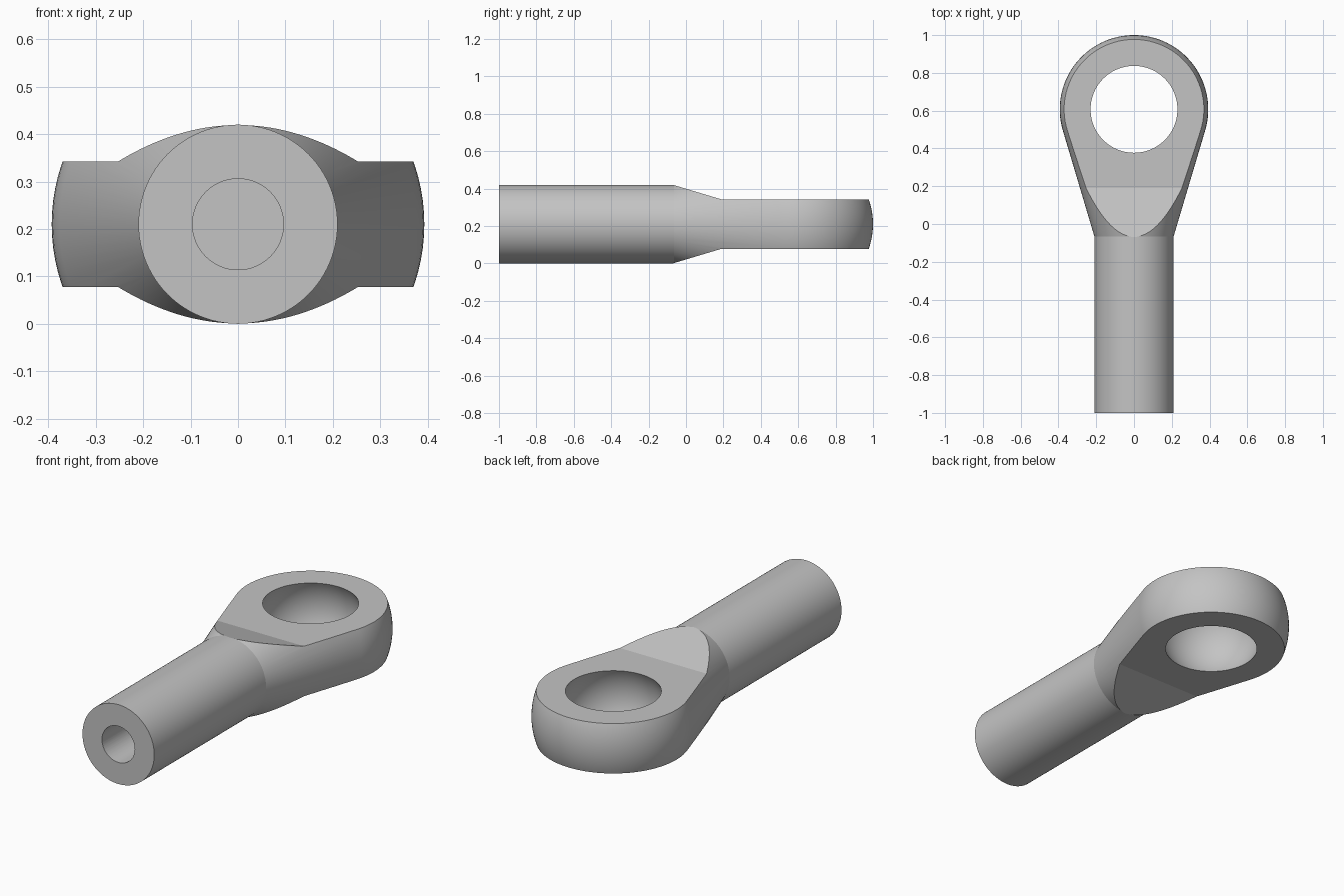
import bpy
import bmesh
from math import sin, cos, asin, atan2, hypot, pi, radians
from mathutils import Matrix, Vector

default_cube = bpy.data.objects.get("Cube")
if default_cube:
    bpy.data.objects.remove(default_cube, do_unlink=True)

# Main dimensions
SHANK_R = 0.21
AXIS_Z = SHANK_R
HEAD_R = 0.393
HEAD_Y = 1 - HEAD_R
NECK_Y = -0.065
FLAT = 0.132       # half thickness of the eye
FLAT_Y = 0.19      # where the wedge meets the eye
SLOPE = 0.3
BORE_R = 0.096
HOLE_R = 0.23


def add_object(name, bm):
    bmesh.ops.recalc_face_normals(bm, faces=bm.faces)
    mesh = bpy.data.meshes.new(name)
    bm.to_mesh(mesh)
    bm.free()
    obj = bpy.data.objects.new(name, mesh)
    bpy.context.collection.objects.link(obj)
    return obj


def revolve(name, profile, steps=96):
    """Spin (radius, y) points about the shank axis."""
    bm = bmesh.new()
    verts = [bm.verts.new((r, y, AXIS_Z)) for r, y in profile]
    edges = [bm.edges.new(pair) for pair in zip(verts, verts[1:])]
    bmesh.ops.spin(bm, geom=verts + edges, cent=(0, 0, AXIS_Z), axis=(0, 1, 0),
                   angle=2 * pi, steps=steps, use_duplicate=False)
    bmesh.ops.remove_doubles(bm, verts=bm.verts, dist=1e-5)
    return add_object(name, bm)


def apply_boolean(obj, cutter, operation):
    mod = obj.modifiers.new(cutter.name, "BOOLEAN")
    mod.object = cutter
    mod.operation = operation
    mod.solver = "EXACT"
    bpy.context.view_layer.update()
    evaluated = obj.evaluated_get(bpy.context.evaluated_depsgraph_get())
    mesh = bpy.data.meshes.new_from_object(evaluated)
    obj.modifiers.clear()
    obj.data = mesh
    bpy.data.objects.remove(cutter, do_unlink=True)


# Round body: shank, cone tangent to the ball, ball
reach = HEAD_Y - NECK_Y
cone_angle = asin(HEAD_R / hypot(reach, SHANK_R)) - atan2(SHANK_R, reach)
start = pi / 2 + cone_angle
arc = [start * (1 - i / 32) for i in range(33)]
profile = [(0, -1), (SHANK_R, -1), (SHANK_R, NECK_Y)]
profile += [(HEAD_R * sin(a), HEAD_Y + HEAD_R * cos(a)) for a in arc[:-1]]
profile.append((0, 1))
rod_end = revolve("rod_end_body", profile)

# Side outline that trims the ball to a flat eye with a wedge neck
bm = bmesh.new()
wide = FLAT + SLOPE * (FLAT_Y + 1.1)
outline = [(-1.1, wide), (FLAT_Y, FLAT), (1.1, FLAT)]
outline += [(y, -z) for y, z in reversed(outline)]
face = bm.faces.new([bm.verts.new((-0.6, y, AXIS_Z + z)) for y, z in outline])
side = bmesh.ops.extrude_face_region(bm, geom=[face])
bmesh.ops.translate(bm, vec=Vector((1.2, 0, 0)),
                    verts=[v for v in side["geom"] if isinstance(v, bmesh.types.BMVert)])
apply_boolean(rod_end, add_object("side_outline", bm), "INTERSECT")

# Spherical socket through the eye
bm = bmesh.new()
bmesh.ops.create_uvsphere(bm, u_segments=96, v_segments=48, radius=hypot(HOLE_R, FLAT),
                          matrix=Matrix.Translation((0, HEAD_Y, AXIS_Z)))
apply_boolean(rod_end, add_object("socket_cutter", bm), "DIFFERENCE")

# Blind bore in the shank
bore = revolve("bore_cutter", [(0, -1.1), (BORE_R, -1.1), (BORE_R, -0.15), (0, -0.15)], 64)
apply_boolean(rod_end, bore, "DIFFERENCE")

# Plain grey metal
grey = bpy.data.materials.new("grey_metal")
grey.use_nodes = True
colour = (0.55, 0.55, 0.55, 1)
grey.diffuse_color = colour
grey.node_tree.nodes["Principled BSDF"].inputs["Base Color"].default_value = colour
rod_end.data.materials.clear()
rod_end.data.materials.append(grey)

# Smooth round surfaces, crisp creases
bpy.ops.object.select_all(action="DESELECT")
rod_end.select_set(True)
bpy.context.view_layer.objects.active = rod_end
bpy.ops.object.shade_smooth_by_angle(angle=radians(12))
